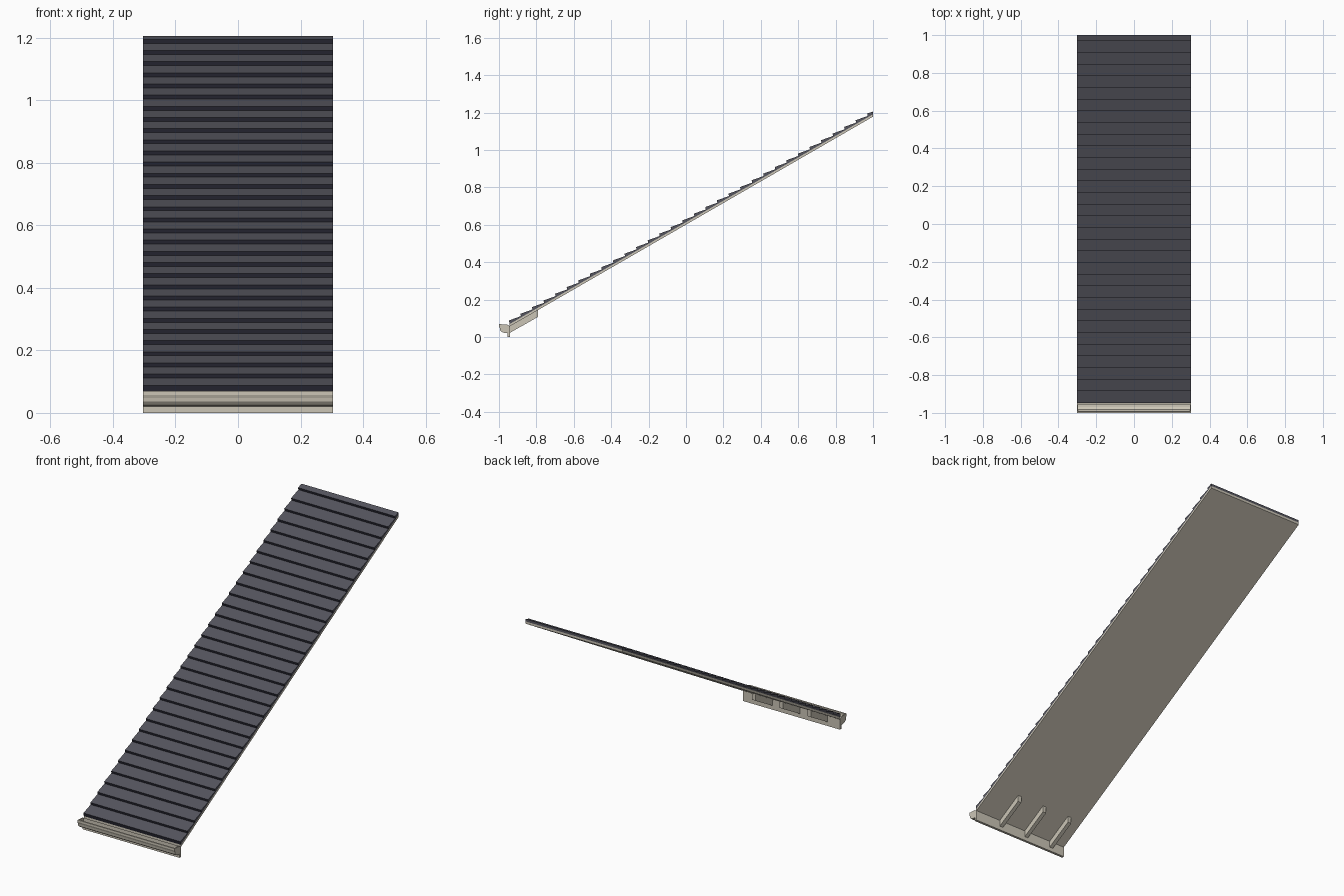
import bpy, bmesh, math

if "Cube" in bpy.data.objects:
    bpy.data.objects.remove(bpy.data.objects["Cube"])

HALF = 0.303                      # half width of the roof strip
SLOPE = math.tan(math.radians(30))
EAVE, RIDGE = -0.943, 1.0


def material(name, rgb):
    m = bpy.data.materials.new(name)
    m.diffuse_color = (*rgb, 1)
    m.use_nodes = True
    m.node_tree.nodes["Principled BSDF"].inputs["Base Color"].default_value = m.diffuse_color
    return m


cream = material("cream_timber", (0.60, 0.56, 0.47))
slate = material("slate_grey", (0.09, 0.09, 0.112))
shadow = material("dark_slate_edge", (0.022, 0.022, 0.036))


def under(y):
    """Height of the underside of the roof deck at depth y."""
    return 1.178 + (y - 1.0) * SLOPE


def extrude(bm, profile, x0, x1):
    """Extrude a closed (y, z) profile along x; returns the new faces."""
    a = [bm.verts.new((x0, y, z)) for y, z in profile]
    b = [bm.verts.new((x1, y, z)) for y, z in profile]
    n = len(profile)
    faces = [bm.faces.new(a), bm.faces.new(b[::-1])]
    for i in range(n):
        j = (i + 1) % n
        faces.append(bm.faces.new((a[j], a[i], b[i], b[j])))
    return faces


def finish(bm, name, mats):
    bmesh.ops.recalc_face_normals(bm, faces=bm.faces[:])
    me = bpy.data.meshes.new(name)
    bm.to_mesh(me)
    bm.free()
    for m in mats:
        me.materials.append(m)
    ob = bpy.data.objects.new(name, me)
    bpy.context.collection.objects.link(ob)
    return ob


def part(name, profile, x0, x1, mat):
    bm = bmesh.new()
    extrude(bm, profile, x0, x1)
    return finish(bm, name, [mat])


# Sloping roof deck
DECK = 0.013
part("roof_deck", [(EAVE, under(EAVE)), (RIDGE, under(RIDGE)),
                   (RIDGE, under(RIDGE) + DECK), (EAVE, under(EAVE) + DECK)],
     -HALF, HALF, cream)

# Overlapping slate courses, each thicker at its lower edge
STEP = 0.0618
bm = bmesh.new()
y = EAVE
while y < RIDGE - 0.005:
    end = min(y + STEP, RIDGE)
    t = (end - y) / STEP
    base0, base1 = under(y) + DECK, under(end) + DECK
    lip = 0.019
    tail = lip + (0.007 - lip) * t
    faces = extrude(bm, [(y, base0), (end, base1), (end, base1 + tail),
                         (y - 0.004, base0 + lip)], -HALF, HALF)
    faces[5].material_index = 1       # exposed lower edge
    y += STEP
finish(bm, "slate_courses", [slate, shadow])

# Fascia board under the eave
part("fascia_board", [(-0.955, 0.0), (-0.941, 0.0),
                      (-0.941, under(-0.941)), (-0.955, 0.066)],
     -HALF, HALF, cream)

# Open gutter trough with a curved base and rolled front lip
outer = [(-0.955, 0.021), (-0.972, 0.022), (-0.986, 0.027),
         (-0.994, 0.036), (-0.996, 0.048), (-1.0, 0.058), (-1.0, 0.069)]
inner = [(-0.992, 0.069), (-0.992, 0.058), (-0.989, 0.046),
         (-0.983, 0.034), (-0.970, 0.027), (-0.955, 0.026)]
part("gutter", outer + inner, -HALF, HALF, cream)

# Gutter end caps
for side, x in (("left", -HALF), ("right", HALF - 0.006)):
    part("gutter_cap_" + side, outer + [(-0.955, 0.066)], x, x + 0.006, cream)

# Short rafter tails behind the fascia
for i in range(3):
    x = -0.216 + i * 0.173
    part(f"rafter_tail_{i + 1}",
         [(-0.942, 0.022), (-0.79, 0.108), (-0.79, under(-0.79) + 0.002),
          (-0.942, under(-0.942) + 0.002)], x - 0.011, x + 0.011, cream)
